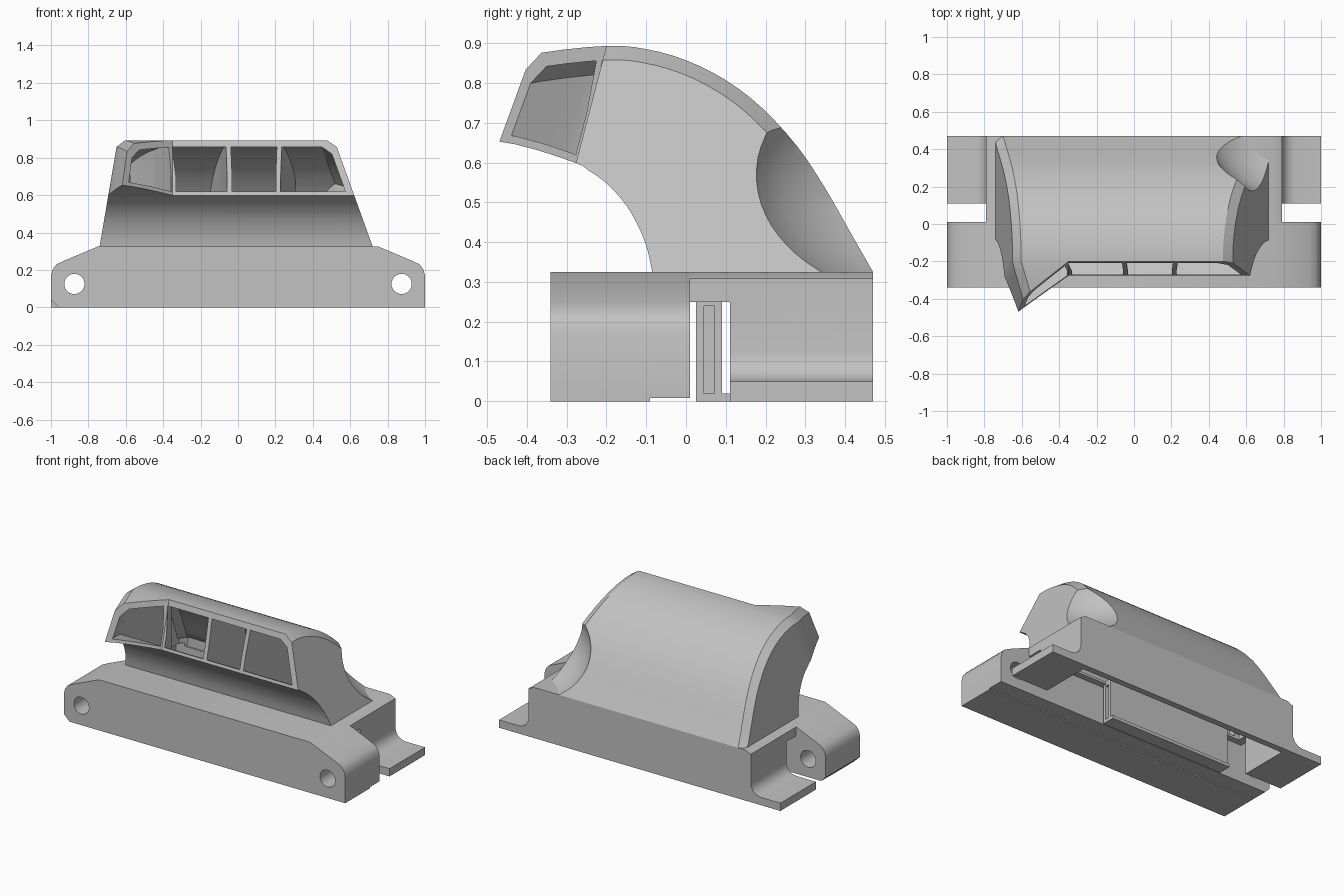
import bpy, bmesh
from mathutils import Vector

cube = bpy.data.objects.get("Cube")
if cube:
    bpy.data.objects.remove(cube, do_unlink=True)

grey = bpy.data.materials.new("plastic_grey")
grey.use_nodes = True
grey.diffuse_color = (0.54, 0.54, 0.54, 1)
grey.node_tree.nodes["Principled BSDF"].inputs["Base Color"].default_value = (0.54, 0.54, 0.54, 1)


def finish(name, bm):
    bmesh.ops.recalc_face_normals(bm, faces=bm.faces)
    mesh = bpy.data.meshes.new(name)
    bm.to_mesh(mesh)
    bm.free()
    mesh.materials.append(grey)
    obj = bpy.data.objects.new(name, mesh)
    bpy.context.collection.objects.link(obj)
    return obj


def loft(name, rings):
    """Skin a list of equal-length closed rings and cap both ends."""
    bm = bmesh.new()
    rows = [[bm.verts.new(p) for p in ring] for ring in rings]
    n = len(rows[0])
    for a, b in zip(rows, rows[1:]):
        for i in range(n):
            j = (i + 1) % n
            bm.faces.new((a[i], a[j], b[j], b[i]))
    bm.faces.new(rows[0])
    bm.faces.new(rows[-1])
    return finish(name, bm)


def prism_y(name, outline, y0, y1):
    return loft(name, [[(x, y, z) for x, z in outline] for y in (y0, y1)])


def box(name, x0, x1, y0, y1, z0, z1):
    return prism_y(name, [(x0, z0), (x1, z0), (x1, z1), (x0, z1)], y0, y1)


def ellipsoid(name, centre, radii):
    bm = bmesh.new()
    bmesh.ops.create_uvsphere(bm, u_segments=64, v_segments=40, radius=1)
    for v in bm.verts:
        v.co = Vector(c + r * k for c, r, k in zip(centre, radii, v.co))
    return finish(name, bm)


def cut(target, *cutters):
    """Subtract the cutters and throw them away."""
    for cutter in cutters:
        mod = target.modifiers.new("cut", 'BOOLEAN')
        mod.operation = 'DIFFERENCE'
        mod.solver = 'EXACT'
        mod.object = cutter
        bpy.context.view_layer.objects.active = target
        bpy.ops.object.modifier_apply(modifier=mod.name)
        bpy.data.objects.remove(cutter, do_unlink=True)


def smooth_path(points, steps=3):
    """Catmull-Rom curve through (y, z) points."""
    p = [Vector(q) for q in points]
    p = [2 * p[0] - p[1]] + p + [2 * p[-1] - p[-2]]
    out = []
    for a, b, c, d in zip(p, p[1:], p[2:], p[3:]):
        for s in range(steps):
            t = s / steps
            out.append(0.5 * (2 * b + (c - a) * t + (2 * a - 5 * b + 4 * c - d) * t ** 2
                              + (3 * b - a - 3 * c + d) * t ** 3))
    return out + [p[-2]]


def inset(path, dist, side):
    """Shift a path sideways by dist."""
    out = []
    for i, q in enumerate(path):
        t = (path[min(i + 1, len(path) - 1)] - path[max(i - 1, 0)]).normalized()
        out.append(q + Vector((-t.y, t.x)) * dist * side)
    return out


# Side profile of the curved duct: back/top line and front/underside line
upper = smooth_path([(.47, .325), (.41, .43), (.35, .535), (.28, .64), (.19, .738), (.1, .807),
                     (0, .857), (-.1, .885), (-.2, .893), (-.37, .875), (-.57, .835)])
lower = smooth_path([(-.085, .325), (-.093, .365), (-.105, .405), (-.125, .45), (-.15, .492),
                     (-.18, .528), (-.21, .556), (-.245, .58), (-.28, .6), (-.43, .646), (-.6, .668)])
RAKE = .26


def left_x(y, z):
    ahead = max(0, -.2 - y - RAKE * (.893 - z))
    return -.74 + .17 * (z - .325) + .32 * ahead


def right_x(y, z):
    return .72 - .36 * (z - .325)


def duct_solid(name, roof, floor, side, drop):
    top, bottom = inset(upper, roof, 1), inset(lower, floor, -1)
    shoulder = inset(top, .035, 1)
    top[0].y = bottom[0].y = shoulder[0].y = .325
    if drop:
        top, bottom, shoulder = ([Vector((p[0].x, .325 - drop))] + p for p in (top, bottom, shoulder))
    rings = []
    for t, b, s in zip(top, bottom, shoulder):
        ring = []
        for f, sign in ((left_x, 1), (right_x, -1)):
            half = [(f(*b) + sign * side, *b), (f(*s) + sign * side, *s),
                    (f(*t) + sign * (side + .04), *t)]
            ring += half if sign > 0 else half[::-1]
        rings.append(ring)
    return loft(name, rings)


# Hollow duct with stepped mouth and a scooped rear corner
duct = duct_solid("duct", 0, 0, 0, 0)
mouth_plan = [(-.35, -.2), (1.2, -.2), (1.2, -1), (-1.39, -1)]
mouth = loft("mouth_cutter", [[(x, y - RAKE * (.893 - z), z) for x, y in mouth_plan] for z in (.4, 1.2)])
scoop_centre = (.86, .64, .61)
cut(duct, mouth, ellipsoid("scoop_cutter", scoop_centre, (.52, .52, .37)))


def cavity():
    hollow = duct_solid("cavity_cutter", .036, .02, .04, .06)
    cut(hollow, ellipsoid("scoop_wall", scoop_centre, (.55, .55, .4)))
    return hollow


def vane(x, spread, back):
    """Upright slab that splays sideways as it runs back into the duct."""
    rows = [(x, -.7), (x, -.25), (x + spread * .4, (back - .25) / 2), (x + spread, back)]
    return loft("vane_gap", [[(c + dx, y, z) for dx, z in ((-.013, .3), (.013, .3), (.013, 1.2), (-.013, 1.2))]
                             for c, y in rows])


# The cavity leaves thin upright vanes running back from the mouth
air = cavity()
cut(air, vane(-.345, -.22, .1), vane(-.045, -.09, .25), vane(.215, .08, .2))
cut(duct, air)

# Front mounting bar with rounded shoulders, bolt holes and a shallow step underneath
shoulder = [(1, .17), (.99, .205), (.97, .23), (.93, .249), (.75, .325)]
bar_outline = [(-.96, 0), (1, 0)] + shoulder + [(-x, z) for x, z in shoulder[::-1]] + [(-1, .04)]
front_bar = prism_y("front_bar", bar_outline, -.34, .01)
cut(front_bar, box("step_cutter", -1.2, 1.2, -.09, .1, -.1, .008))
for x in (-.875, .875):
    bm = bmesh.new()
    bmesh.ops.create_cone(bm, cap_ends=True, segments=40, radius1=.054, radius2=.054, depth=2)
    for v in bm.verts:
        v.co = Vector((v.co.x + x, v.co.z, v.co.y + .125))
    cut(front_bar, finish("bolt_hole", bm))

# Rear housing with side flanges, open underneath
half = [(1, 0), (1, .05), (.86, .05), (.83, .057), (.806, .075), (.793, .1), (.79, .125),
        (.79, .308), (.75, .325)]
rear_housing = prism_y("rear_housing", half + [(-x, z) for x, z in half[::-1]], .01, .47)
cut(rear_housing,
    box("slot_cutter", -1.2, 1.2, -.1, .11, -.1, .25),
    box("pocket_cutter", -.74, .74, .05, .43, -.1, .285),
    cavity())

# Inner channel hanging behind the bar, open at its left end, with a thin foot
inner_channel = box("inner_channel", -.62, .25, .025, .09, 0, .27)
cut(inner_channel, box("channel_cutter", -.58, .4, .045, .072, .02, .24))
channel_foot = box("channel_foot", -.62, .25, .09, .11, 0, .02)

for obj in (duct, front_bar, rear_housing, inner_channel, channel_foot):
    bpy.ops.object.select_all(action='DESELECT')
    obj.select_set(True)
    bpy.context.view_layer.objects.active = obj
    bpy.ops.object.shade_smooth_by_angle(angle=.5)
